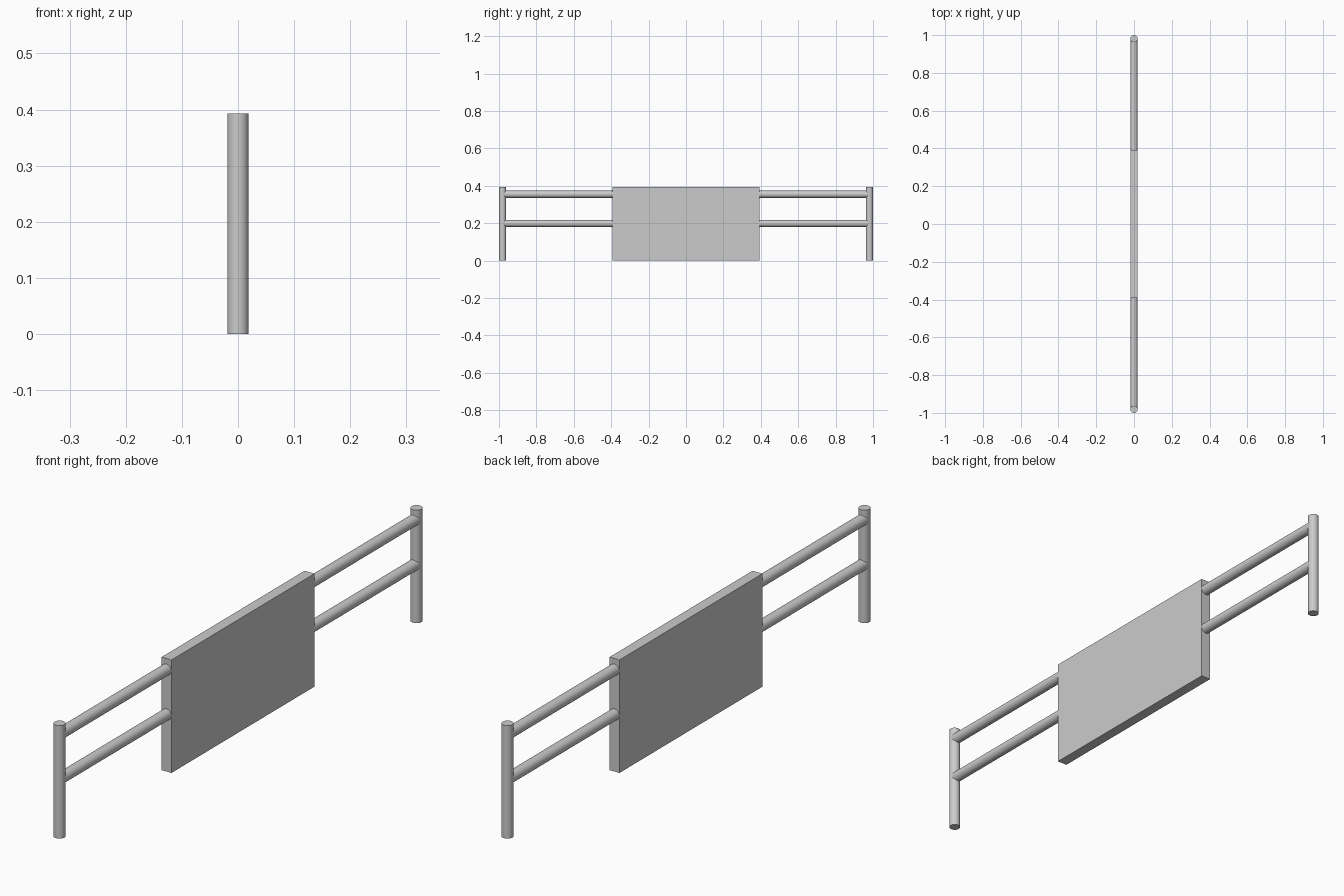
import bpy
from math import radians

if "Cube" in bpy.data.objects:
    bpy.data.objects.remove(bpy.data.objects["Cube"])

HEIGHT = 0.393      # posts and panel share one height
RADIUS = 0.019      # posts and rails share one tube size
POST_Y = 1.0 - RADIUS
PANEL_HALF = 0.393


def mirrored_tube(name, length, location, tilt=0.0):
    """Round tube on the +y side, mirrored to -y."""
    bpy.ops.mesh.primitive_cylinder_add(vertices=48, radius=RADIUS, depth=length,
                                        location=location, rotation=(tilt, 0, 0))
    tube = bpy.context.object
    tube.name = name
    bpy.ops.object.transform_apply(location=True, rotation=True, scale=True)
    bpy.ops.object.shade_smooth_by_angle(angle=radians(30))
    mirror = tube.modifiers.new("Mirror", 'MIRROR')
    mirror.use_axis = (False, True, False)
    return tube


# Central flat panel
bpy.ops.mesh.primitive_cube_add(size=1, location=(0, 0, HEIGHT / 2))
panel = bpy.context.object
panel.name = "centre_panel"
panel.scale = (2 * RADIUS, 2 * PANEL_HALF, HEIGHT)
bpy.ops.object.transform_apply(location=True, rotation=True, scale=True)

# End posts
mirrored_tube("end_posts", HEIGHT, (0, POST_Y, HEIGHT / 2))

# Rails from the panel edge to the post axis
for name, z in (("upper_rails", 0.355), ("lower_rails", 0.199)):
    mirrored_tube(name, POST_Y - PANEL_HALF,
                  (0, (POST_Y + PANEL_HALF) / 2, z), radians(90))
